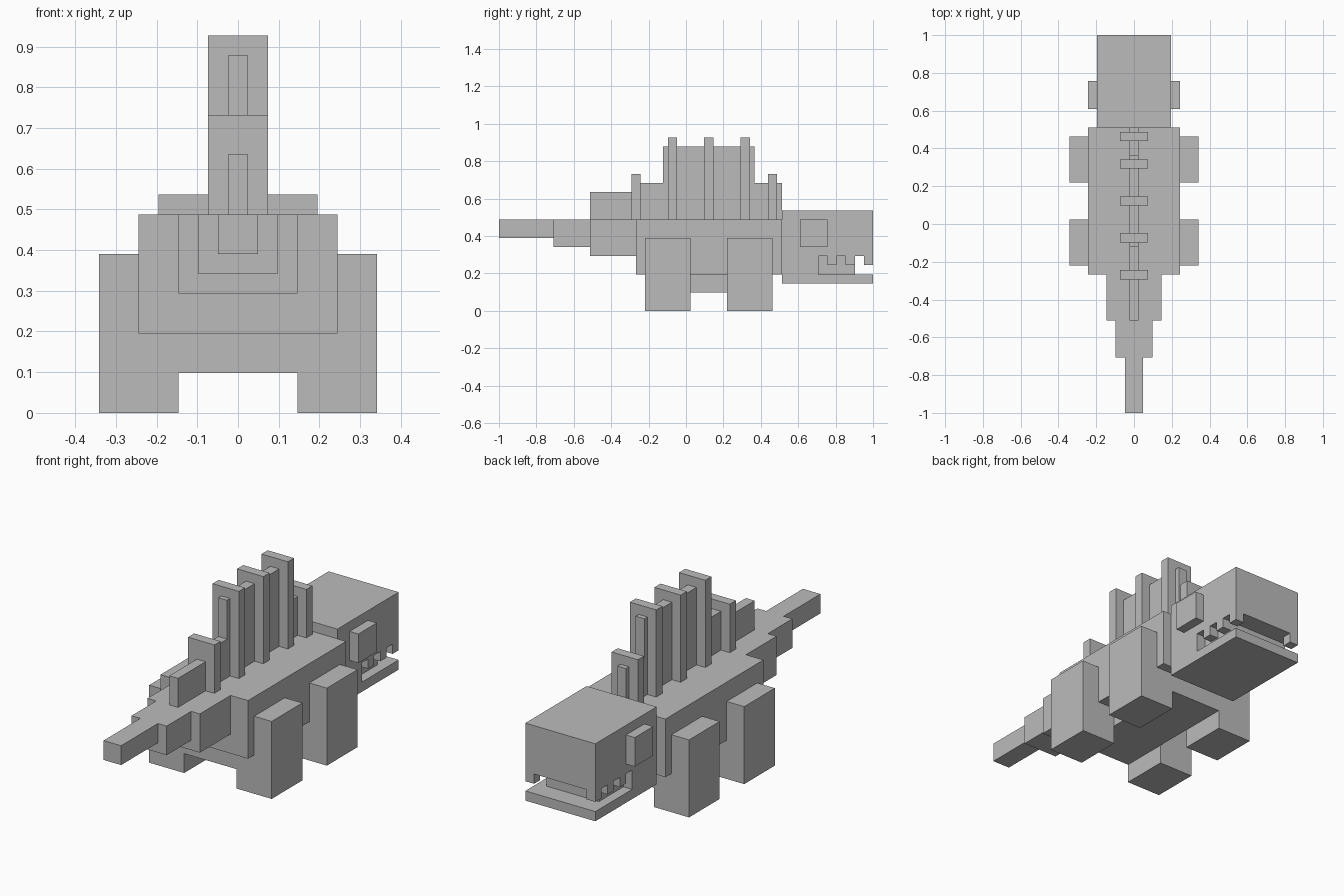
import bpy
import bmesh
from mathutils import Vector

UNIT = 2 / 41  # one block of the modelling grid

if "Cube" in bpy.data.objects:
    bpy.data.objects.remove(bpy.data.objects["Cube"], do_unlink=True)

grey = bpy.data.materials.new("plain_grey")
grey.use_nodes = True
colour = (0.5, 0.5, 0.5, 1)
grey.diffuse_color = colour
grey.node_tree.nodes["Principled BSDF"].inputs["Base Color"].default_value = colour


def extrude_profile(name, points, x0, x1):
    """Side outline of (y, z) points in blocks, extruded from x0 to x1."""
    bm = bmesh.new()
    face = bm.faces.new([bm.verts.new(Vector((x0, y, z)) * UNIT) for y, z in points])
    moved = bmesh.ops.extrude_face_region(bm, geom=[face])["geom"]
    verts = [v for v in moved if isinstance(v, bmesh.types.BMVert)]
    bmesh.ops.translate(bm, verts=verts, vec=((x1 - x0) * UNIT, 0, 0))
    bmesh.ops.recalc_face_normals(bm, faces=bm.faces)
    mesh = bpy.data.meshes.new(name)
    bm.to_mesh(mesh)
    bm.free()
    mesh.materials.append(grey)
    obj = bpy.data.objects.new(name, mesh)
    bpy.context.collection.objects.link(obj)
    return obj


def block(name, x, y, z):
    """Box given by its (low, high) range on each axis, in blocks."""
    outline = [(y[0], z[0]), (y[1], z[0]), (y[1], z[1]), (y[0], z[1])]
    return extrude_profile(name, outline, *x)


def centred(name, half_width, y, z):
    return block(name, (-half_width, half_width), y, z)


def pair(name, x, y, z):
    block("left_" + name, x, y, z)
    block("right_" + name, (-x[1], -x[0]), y, z)


# Body and stepped tail
centred("body", 5, (-5.5, 10.5), (4, 10))
centred("belly", 3, (-4.5, 9.5), (2, 4))
centred("tail_base", 3, (-10.5, -5.5), (6, 10))
centred("tail_middle", 2, (-14.5, -10.5), (7, 10))
centred("tail_tip", 1, (-20.5, -14.5), (8, 10))

# Legs
pair("head_end_leg", (3, 7), (4.5, 9.5), (0, 8))
pair("tail_end_leg", (3, 7), (-4.5, 0.5), (0, 8))

# Head with an open mouth, mouth lining, teeth and eyes
extrude_profile("head", [(10.5, 3), (20.5, 3), (20.5, 4), (14.5, 4),
                         (14.5, 6), (20.5, 6), (20.5, 11), (10.5, 11)], -4, 4)
centred("mouth_lining", 3, (14.5, 18.5), (4, 6))
for i in range(3):
    y = 15.5 + 2 * i
    pair(f"tooth_{i + 1}", (3, 4), (y, y + 1), (5, 6))
pair("eye", (4, 5), (12.5, 15.5), (7, 10))

# Stepped ridge along the back
extrude_profile("back_ridge", [(-10.5, 10), (10.5, 10), (10.5, 14), (7.5, 14),
                               (7.5, 18), (-2.5, 18), (-2.5, 14), (-6, 14),
                               (-6, 13), (-10.5, 13)], -0.5, 0.5)

# Upright plates crossing the ridge
for i, (y, top) in enumerate([(-6, 15), (-2, 19), (2, 19), (6, 19), (9, 15)]):
    centred(f"back_plate_{i + 1}", 1.5, (y, y + 1), (10, top))
